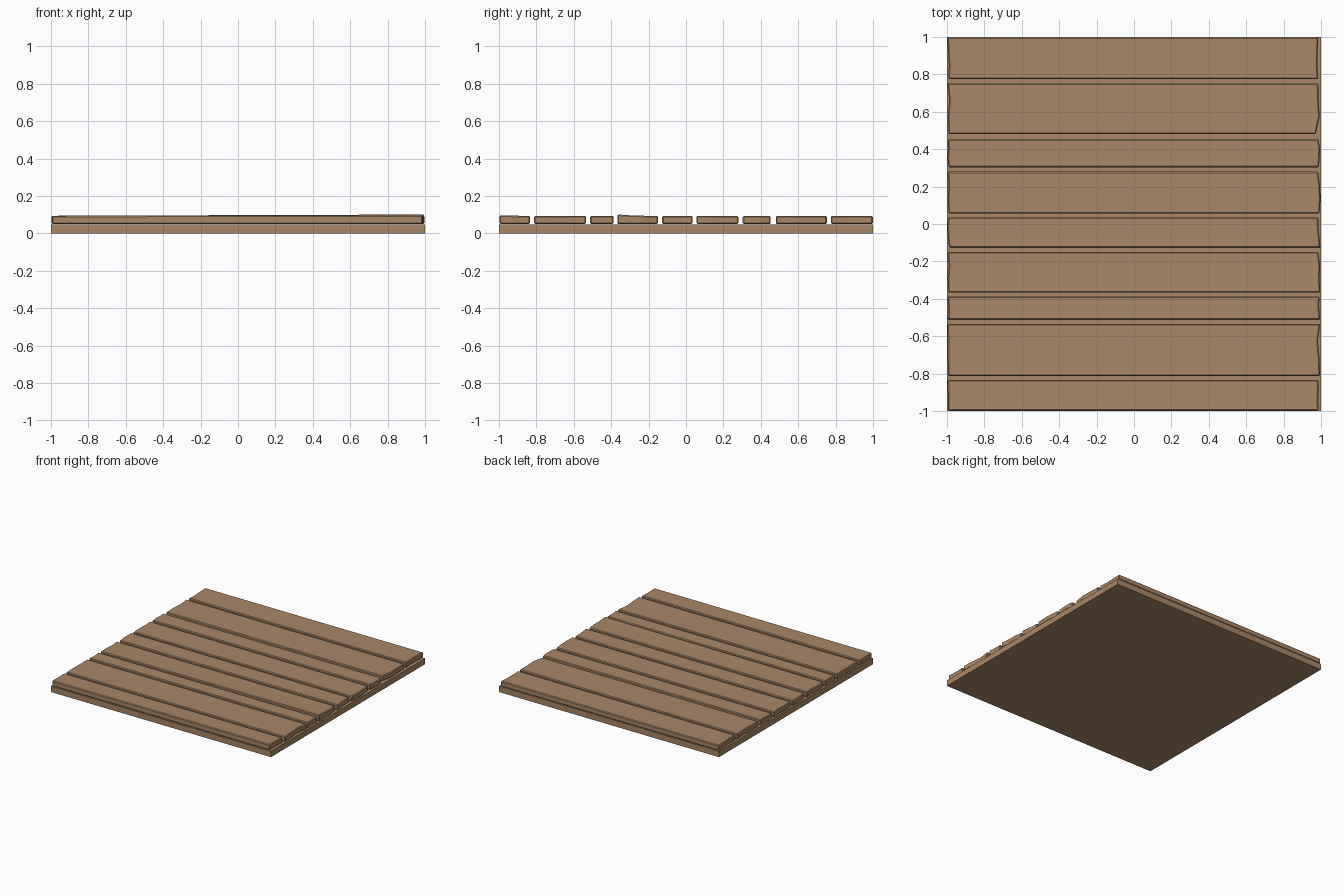
import bpy, bmesh

if "Cube" in bpy.data.objects:
    bpy.data.objects.remove(bpy.data.objects["Cube"])

wood = bpy.data.materials.new("wood")
wood.diffuse_color = (0.40, 0.24, 0.13, 1)
wood.use_nodes = True
wood.node_tree.nodes["Principled BSDF"].inputs["Base Color"].default_value = wood.diffuse_color


def finish(name, bm):
    bmesh.ops.recalc_face_normals(bm, faces=bm.faces)
    mesh = bpy.data.meshes.new(name)
    bm.to_mesh(mesh)
    bm.free()
    mesh.materials.append(wood)
    obj = bpy.data.objects.new(name, mesh)
    bpy.context.collection.objects.link(obj)
    return obj


def plank(name, y0, y1, left, right, lift):
    """Board with ragged sawn ends; lift raises its front right top corner."""
    n = len(left) - 1
    bm = bmesh.new()
    rings = []
    for z in (0.050, 0.094):
        ends = []
        for side, offsets in ((-1, left), (1, right)):
            row = []
            for i, off in enumerate(offsets):
                t = i / n
                up = lift * max(0, 1 - 2 * t) if side > 0 and z > 0.06 else 0
                row.append(bm.verts.new((side * (1 - off / 1000), y0 + (y1 - y0) * t, z + up)))
            ends.append(row)
        rings.append(ends)
    (bl, br), (tl, tr) = rings
    for i in range(n):
        bm.faces.new((tl[i], tr[i], tr[i + 1], tl[i + 1]))
        bm.faces.new((bl[i], bl[i + 1], br[i + 1], br[i]))
        bm.faces.new((bl[i], tl[i], tl[i + 1], bl[i + 1]))
        bm.faces.new((br[i], br[i + 1], tr[i + 1], tr[i]))
    bm.faces.new((bl[0], br[0], tr[0], tl[0]))
    bm.faces.new((bl[n], tl[n], tr[n], br[n]))
    obj = finish(name, bm)
    bev = obj.modifiers.new("worn_edges", 'BEVEL')
    bev.width = 0.006
    bev.segments = 1
    bev.limit_method = 'ANGLE'
    bev.angle_limit = 0.8


# Backing slab
bm = bmesh.new()
bmesh.ops.create_cube(bm, size=1)
bmesh.ops.scale(bm, vec=(2, 2, 0.048), verts=bm.verts)
bmesh.ops.translate(bm, vec=(0, 0, 0.024), verts=bm.verts)
finish("base_slab", bm)

# Planks from front to back: y range, end insets in thousandths, lift
planks = [
    (-0.997, -0.834, (6, 5, 4, 3), (14, 15, 14, 12), 0.003),
    (-0.812, -0.535, (5, 4, 4, 3), (5, 8, 17, 4), 0),
    (-0.512, -0.388, (3, 8, 6, 3), (4, 9, 10, 8), 0),
    (-0.367, -0.150, (7, 4, 10, 3), (4, 8, 5, 14), 0.007),
    (-0.127, 0.035, (12, 5, 3, 5), (3, 8, 14, 15), 0),
    (0.056, 0.280, (9, 4, 9, 3), (8, 3, 6, 15), 0),
    (0.303, 0.453, (8, 3, 7, 4), (11, 8, 5, 14), 0),
    (0.480, 0.753, (9, 5, 12, 3), (28, 8, 12, 15), 0),
    (0.775, 0.999, (8, 10, 6, 2), (14, 20, 18, 15), 0),
]
for k, args in enumerate(planks, 1):
    plank(f"plank_{k}", *args)
